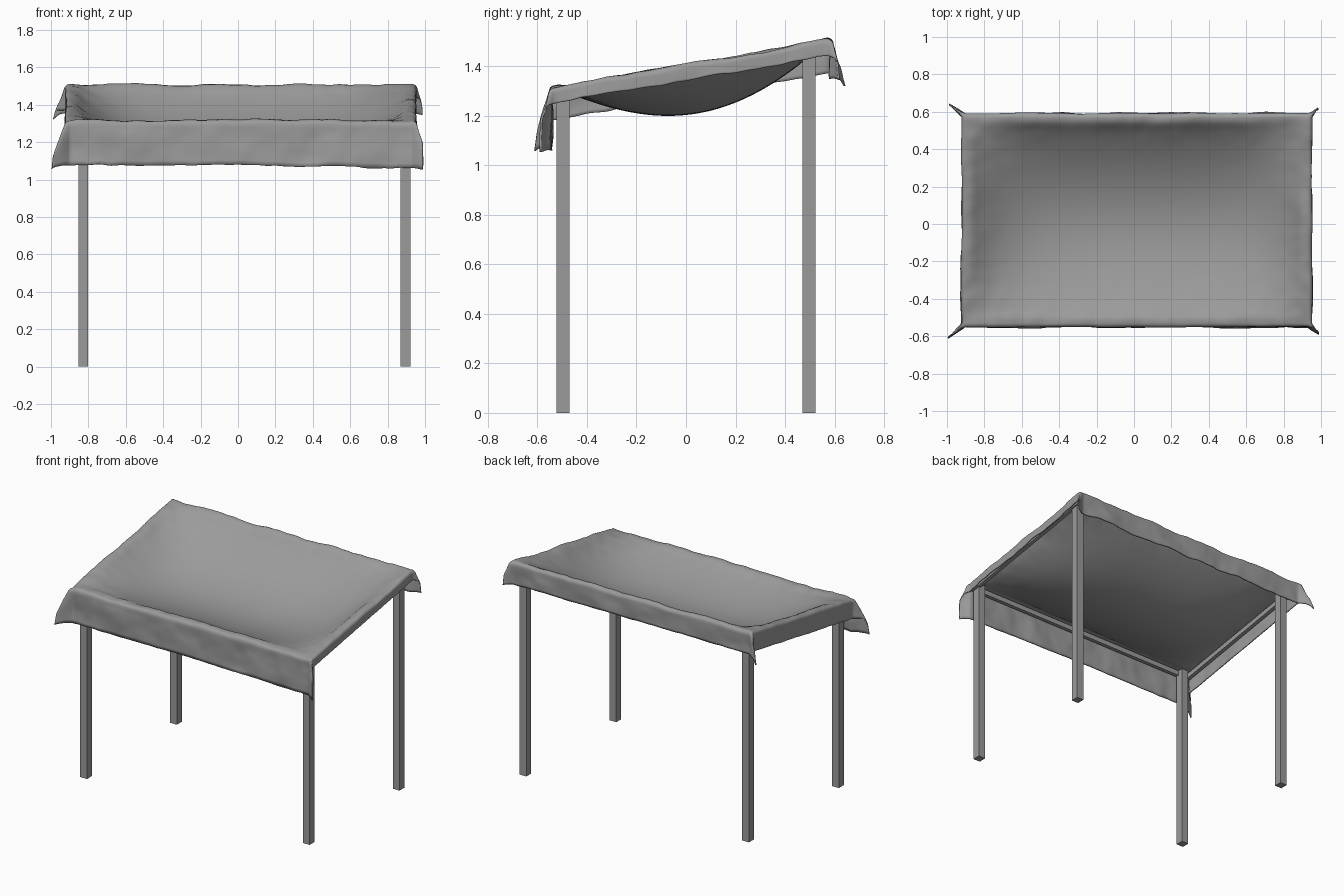
import bpy, bmesh, math
from mathutils import Vector, noise

if "Cube" in bpy.data.objects:
    bpy.data.objects.remove(bpy.data.objects["Cube"])

# Canopy rim rectangle and overhang lengths
X0, X1, Y0, Y1 = -0.90, 0.93, -0.53, 0.57
LEFT, RIGHT, FRONT, BACK = 0.15, 0.08, 0.26, 0.165
ROLL = 0.022
BAND = 0.03   # flat strip of cloth resting on the rails

grey = bpy.data.materials.new("dark_grey")
grey.diffuse_color = (0.33, 0.33, 0.33, 1)
grey.use_nodes = True
grey.node_tree.nodes["Principled BSDF"].inputs["Base Color"].default_value = grey.diffuse_color


def rim_z(y):
    return 1.318 + 0.173 * (y - Y0)


def add_object(name, bm):
    me = bpy.data.meshes.new(name)
    bm.to_mesh(me)
    bm.free()
    me.materials.append(grey)
    ob = bpy.data.objects.new(name, me)
    bpy.context.collection.objects.link(ob)
    return ob


def bar(name, a, b, width, height):
    """Rectangular bar between two points."""
    a, b = Vector(a), Vector(b)
    d = b - a
    side = Vector((0, 1, 0)) if abs(d.x) > abs(d.y) else Vector((1, 0, 0))
    up = Vector((0, 0, 1))
    if abs(d.z) > 1:
        side, up = Vector((1, 0, 0)), Vector((0, 1, 0))
    bm = bmesh.new()
    rings = []
    for p in (a, b):
        rings.append([bm.verts.new(p + side * i * width / 2 + up * j * height / 2)
                      for i, j in ((-1, -1), (1, -1), (1, 1), (-1, 1))])
    for k in range(4):
        n = (k + 1) % 4
        bm.faces.new((rings[0][k], rings[0][n], rings[1][n], rings[1][k]))
    for r in rings:
        bm.faces.new(r)
    bmesh.ops.recalc_face_normals(bm, faces=bm.faces)
    return add_object(name, bm)


# Legs: short in front, tall at the back
for sx, x in (("left", -0.828), ("right", 0.895)):
    bar("front_leg_" + sx, (x, -0.497, 0), (x, -0.497, 1.295), 0.052, 0.054)
    bar("back_leg_" + sx, (x, 0.497, 0), (x, 0.497, 1.455), 0.052, 0.054)

# Thin rails under the rolled rim of the cloth
for name, y in (("front_rail", -0.52), ("back_rail", 0.56)):
    z = rim_z(y) - 0.042
    bar(name, (X0, y, z), (X1, y, z), 0.026, 0.034)
for name, x in (("left_rail", -0.888), ("right_rail", 0.918)):
    bar(name, (x, Y0, rim_z(Y0) - 0.042), (x, Y1, rim_z(Y1) - 0.042), 0.026, 0.034)


def inner(p, lo, hi):
    """0..1 across the sagging part, clamped on the rim band."""
    return min(max((p - lo - BAND) / (hi - lo - 2 * BAND), 0), 1)


def drape(s, t):
    """Cloth coordinates to draped position."""
    x, y = min(max(s, X0), X1), min(max(t, Y0), Y1)
    ax, ay = s - x, t - y
    R = math.hypot(ax, ay)
    lump = noise.noise(Vector((s * 6, t * 6, 1.7)))
    fine = noise.noise(Vector((s * 14, t * 14, 5.1)))
    # sagging middle
    u, v = inner(x, X0, X1), inner(y, Y0, Y1)
    fx = 1 - abs(2 * u - 1) ** 3.8
    fy = max(math.sin(math.pi * v ** 1.08), 0) ** 0.78
    sag = fx * fy
    z = rim_z(y) - 0.2 * sag + (0.010 * lump + 0.006 * fine) * (1 - sag) ** 3
    if R > 1e-6:
        # rolled rim, then a hanging skirt; corners flare into ears
        dx, dy = ax / R, ay / R
        if R < ROLL * math.pi / 2:
            out, down = ROLL * math.sin(R / ROLL), ROLL * (1 - math.cos(R / ROLL))
        else:
            out, down = ROLL, ROLL + R - ROLL * math.pi / 2
        ear = 2 * abs(dx * dy)
        k = 0.45 * ear
        out += (0.012 * lump + 0.004 * fine) * min(R / 0.1, 1)
        flare = R * k * 0.71
        x += dx * out + math.copysign(flare, ax) * (ear > 0)
        y += dy * out + math.copysign(flare * 0.8, ay) * (ear > 0)
        z -= down * math.sqrt(1 - k * k)
    return x, y, z


def stations(a, lo, hi, b, n_mid):
    """Even spacing in the middle, dense in the overhangs."""
    n = 14
    return ([lo - a * (1 - i / n) ** 1.3 for i in range(n)]
            + [lo + (hi - lo) * i / n_mid for i in range(n_mid + 1)]
            + [hi + b * ((i + 1) / n) ** 1.3 for i in range(n)])


# Draped canopy cloth
S = stations(LEFT, X0, X1, RIGHT, 90)
T = stations(FRONT, Y0, Y1, BACK, 60)
bm = bmesh.new()
grid = []
for t in T:
    row = []
    for s in S:
        # front hem hangs a little lower on the right
        tt = Y0 + (t - Y0) * (0.97 + 0.08 * max(s, 0)) if t < Y0 else t
        row.append(bm.verts.new(drape(s, tt)))
    grid.append(row)
for j in range(len(T) - 1):
    for i in range(len(S) - 1):
        bm.faces.new((grid[j][i], grid[j][i + 1], grid[j + 1][i + 1], grid[j + 1][i]))
cloth = add_object("canopy_cloth", bm)
mod = cloth.modifiers.new("thickness", "SOLIDIFY")
mod.thickness = 0.008
mod.offset = -1
bpy.context.view_layer.objects.active = cloth
cloth.select_set(True)
bpy.ops.object.shade_smooth_by_angle(angle=math.radians(50))
